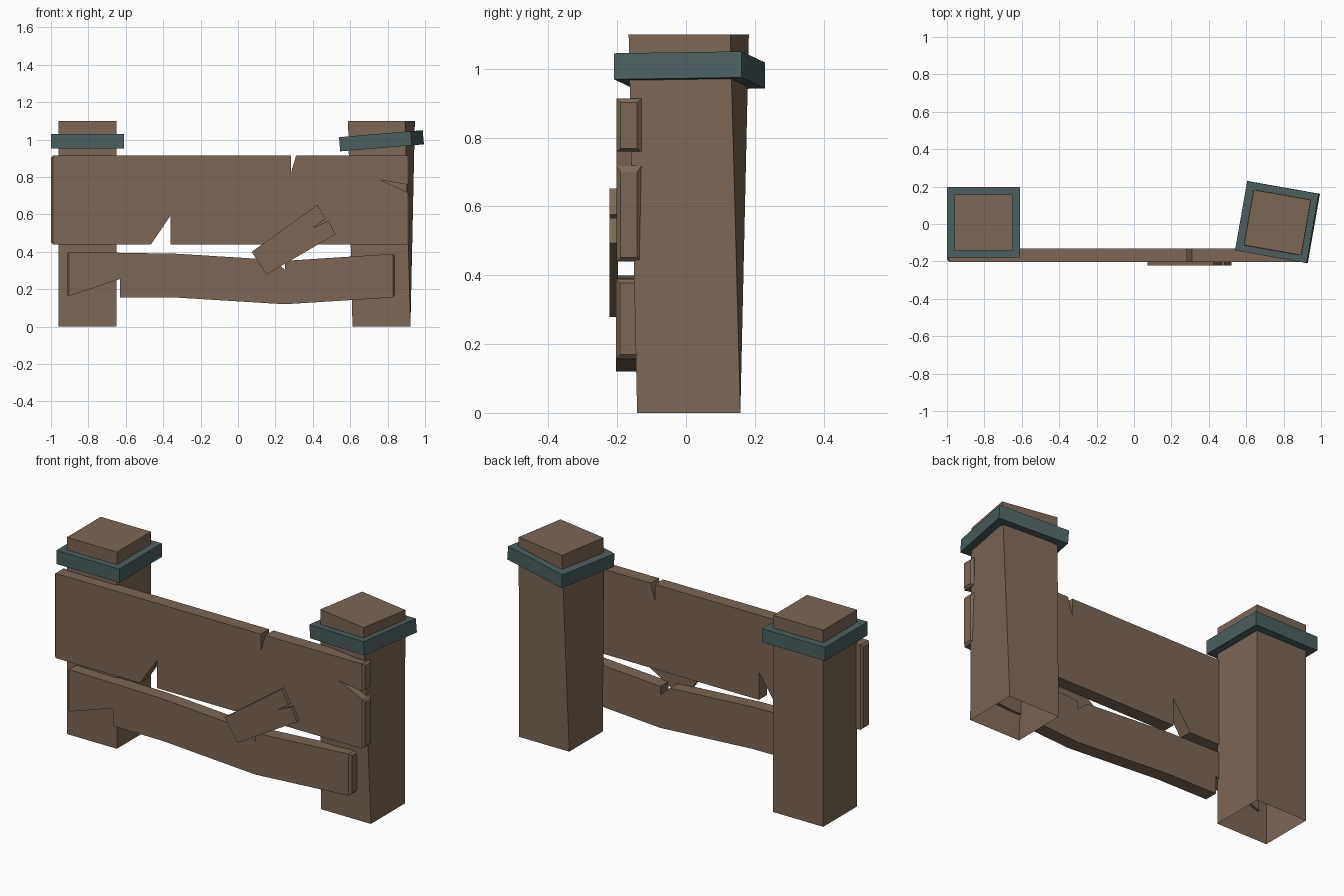
import bpy, bmesh
from math import radians
from mathutils import Matrix, Vector

if "Cube" in bpy.data.objects:
    bpy.data.objects.remove(bpy.data.objects["Cube"])


def material(name, rgb):
    m = bpy.data.materials.new(name)
    m.diffuse_color = (*rgb, 1)
    m.use_nodes = True
    m.node_tree.nodes["Principled BSDF"].inputs["Base Color"].default_value = m.diffuse_color
    return m


wood = material("wood", (0.20, 0.135, 0.09))
iron = material("iron", (0.07, 0.115, 0.115))


def finish(name, bm, mat):
    bmesh.ops.recalc_face_normals(bm, faces=bm.faces[:])
    me = bpy.data.meshes.new(name)
    bm.to_mesh(me)
    bm.free()
    me.materials.append(mat)
    ob = bpy.data.objects.new(name, me)
    bpy.context.collection.objects.link(ob)
    return ob


def rect(hx, hy, z, turn=0):
    rot = Matrix.Rotation(radians(turn), 3, 'Z')
    return [rot @ Vector((sx * hx, sy * hy, 0)) + Vector((0, 0, z))
            for sx, sy in ((-1, -1), (1, -1), (1, 1), (-1, 1))]


def loft(name, loops, mat, closed=False):
    """Skin four-sided loops; closed joins last to first, otherwise the last is capped."""
    bm = bmesh.new()
    rings = [[bm.verts.new(p) for p in loop] for loop in loops]
    for a, b in zip(rings, rings[1:] + (rings[:1] if closed else [])):
        for i in range(4):
            j = (i + 1) % 4
            bm.faces.new((a[i], a[j], b[j], b[i]))
    if not closed:
        bm.faces.new(rings[-1])
    return finish(name, bm, mat)


def plank(name, outline, y0, y1, chamfer=0.0):
    """Extrude an x-z outline from y0 to y1 and chamfer its two ends."""
    bm = bmesh.new()
    face = bm.faces.new([bm.verts.new((x, y0, z)) for x, z in outline])
    ext = bmesh.ops.extrude_face_region(bm, geom=[face], use_keep_orig=True)
    for v in ext["geom"]:
        if isinstance(v, bmesh.types.BMVert):
            v.co.y = y1
    bmesh.ops.recalc_face_normals(bm, faces=bm.faces[:])
    if chamfer:
        xs = [p[0] for p in outline]
        ends = [f for f in bm.faces
                if all(abs(v.co.x - min(xs)) < 1e-4 for v in f.verts)
                or all(abs(v.co.x - max(xs)) < 1e-4 for v in f.verts)]
        edges = list({e for f in ends for e in f.edges})
        bmesh.ops.bevel(bm, geom=edges, offset=chamfer, segments=1,
                        affect='EDGES', clamp_overlap=True)
    return finish(name, bm, wood)


# Posts with open undersides; the right one twists towards its top
for side, x, turn, tilt, zc in (("left", -0.805, 0, 0, 0.992),
                                ("right", 0.767, -10, -4.8, 0.994)):
    post = loft(side + "_post", [rect(0.155, 0.15, 0), rect(0.155, 0.15, 1.1, turn)], wood)
    post.location = (x, 0.008, 0)
    # Metal collar around the post
    h = 0.038
    collar = loft(side + "_collar",
                  [rect(0.195, 0.188, -h, turn), rect(0.195, 0.188, h, turn),
                   rect(0.148, 0.143, h, turn), rect(0.148, 0.143, -h, turn)],
                  iron, closed=True)
    collar.location = (x, 0.01, zc)
    collar.rotation_euler = (0, radians(tilt), 0)

# Wide upper plank with two nicks and a split right end
plank("upper_plank",
      [(-1, 0.44), (-0.465, 0.44), (-0.36, 0.595), (-0.36, 0.44), (0.92, 0.44),
       (0.92, 0.712), (0.76, 0.785), (0.92, 0.757), (0.92, 0.914),
       (0.31, 0.914), (0.283, 0.82), (0.283, 0.914), (-1, 0.914)],
      -0.202, -0.13, 0.012)

# Sagging lower plank with a broken left corner
plank("lower_plank",
      [(-0.915, 0.16), (-0.63, 0.255), (-0.63, 0.157), (-0.32, 0.155), (0.25, 0.12),
       (0.84, 0.157), (0.84, 0.39), (0.25, 0.352), (0.25, 0.305), (0.19, 0.358),
       (-0.33, 0.39), (-0.915, 0.40)],
      -0.204, -0.13, 0.012)

# Small slanted repair board with a split end
plank("repair_board",
      [(0.073, 0.40), (0.152, 0.278), (0.521, 0.494), (0.484, 0.567),
       (0.405, 0.53), (0.468, 0.577), (0.425, 0.652)],
      -0.222, -0.198)
